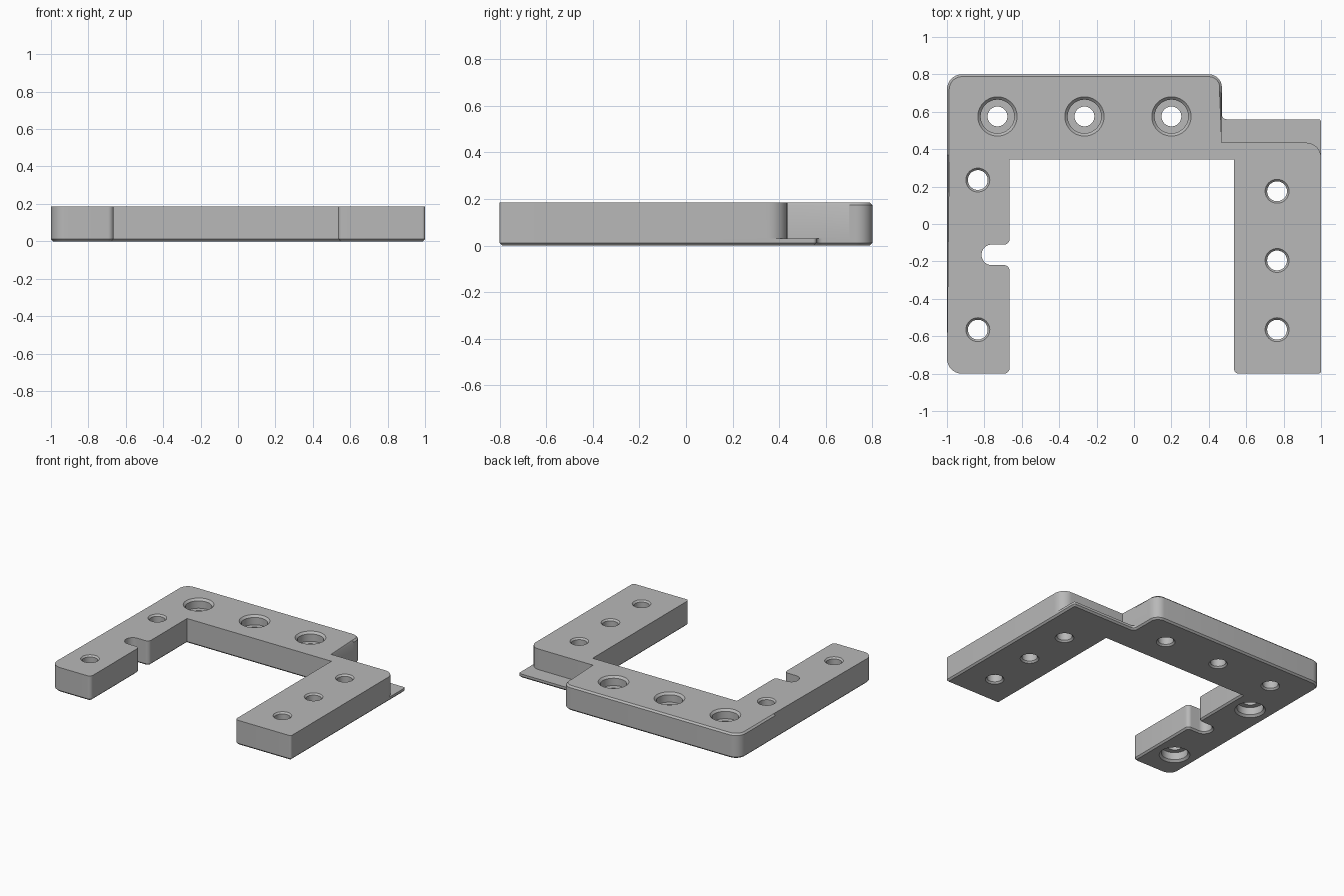
import bpy, bmesh, math
from mathutils import Vector

if "Cube" in bpy.data.objects:
    bpy.data.objects.remove(bpy.data.objects["Cube"], do_unlink=True)

HEIGHT, LIP, CHAMFER = 0.185, 0.03, 0.012

metal = bpy.data.materials.new("plain grey")
metal.use_nodes = True
GREY = (0.48, 0.48, 0.48, 1)
metal.diffuse_color = GREY
metal.node_tree.nodes["Principled BSDF"].inputs["Base Color"].default_value = GREY


def rounded(corners, steps=8):
    """Outline with each (x, y, radius) corner filleted."""
    points = []
    for i, (x, y, r) in enumerate(corners):
        p = Vector((x, y))
        if r == 0:
            points.append(p)
            continue
        a = (Vector(corners[i - 1][:2]) - p).normalized()
        b = (Vector(corners[(i + 1) % len(corners)][:2]) - p).normalized()
        # all filleted corners are square
        centre = p + (a + b) * r
        for k in range(steps + 1):
            t = math.pi / 2 * k / steps
            points.append(centre - b * r * math.cos(t) - a * r * math.sin(t))
    return points


def prism(bm, outline, low, high):
    bottom = bm.faces.new([bm.verts.new((p.x, p.y, low)) for p in outline])
    top = bmesh.ops.extrude_face_region(bm, geom=[bottom])["geom"]
    verts = [g for g in top if isinstance(g, bmesh.types.BMVert)]
    bmesh.ops.translate(bm, verts=verts, vec=(0, 0, high - low))
    bmesh.ops.recalc_face_normals(bm, faces=bm.faces)


def lathe(bm, x, y, profile, sides=40):
    """Closed turned solid from (radius, height) pairs."""
    rings = []
    for r, z in profile:
        rings.append([bm.verts.new((x + r * math.cos(math.tau * k / sides),
                                    y + r * math.sin(math.tau * k / sides), z))
                      for k in range(sides)])
    for lo, hi in zip(rings, rings[1:]):
        for k in range(sides):
            n = (k + 1) % sides
            bm.faces.new((lo[k], lo[n], hi[n], hi[k]))
    bm.faces.new(rings[0][::-1])
    bm.faces.new(rings[-1])


def make_object(name, bm):
    mesh = bpy.data.meshes.new(name)
    bm.to_mesh(mesh)
    bm.free()
    mesh.materials.append(metal)
    obj = bpy.data.objects.new(name, mesh)
    bpy.context.collection.objects.link(obj)
    return obj


def cut(obj, cutter):
    """Subtract the cutter, then discard it."""
    cutter.hide_render = True
    mod = obj.modifiers.new("cut", "BOOLEAN")
    mod.operation, mod.solver, mod.object = "DIFFERENCE", "EXACT", cutter
    bpy.context.view_layer.objects.active = obj
    bpy.ops.object.modifier_apply(modifier=mod.name)
    bpy.data.objects.remove(cutter, do_unlink=True)


def chamfer(bm, edges):
    bmesh.ops.bevel(bm, geom=edges, offset=CHAMFER, offset_type="OFFSET",
                    segments=1, profile=0.5, affect="EDGES", clamp_overlap=False)


# Bracket body: two arms, back bar and full-height lip, chamfered underneath
outline = rounded([
    (-1, -0.8, 0.08), (-0.665, -0.8, 0.03),
    (-0.665, -0.22, 0.03), (-0.815, -0.22, 0.054),
    (-0.815, -0.11, 0.054), (-0.665, -0.11, 0.03),
    (-0.665, 0.345, 0), (0.535, 0.345, 0),
    (0.535, -0.8, 0.025), (1, -0.8, 0.015),
    (1, 0.56, 0.015), (0.47, 0.56, 0.025),
    (0.47, 0.8, 0.07), (-1, 0.8, 0.08), (-1, 0.37, 0)])
bm = bmesh.new()
prism(bm, outline, 0, HEIGHT)
chamfer(bm, [e for e in bm.edges if all(v.co.z < 0.001 for v in e.verts)])
bracket = make_object("mounting_bracket", bm)

# Lower the lip behind the left arm
bm = bmesh.new()
prism(bm, rounded([(0.469, 0.435, 0), (1.0, 0.435, 0.08), (1.0, 0.34, 0),
                   (1.1, 0.34, 0), (1.1, 0.7, 0), (0.469, 0.7, 0)]),
      LIP, HEIGHT + 0.1)
cut(bracket, make_object("lip_cutter", bm))

# Chamfer the upper outer edge of the back bar
bm = bmesh.new()
bm.from_mesh(bracket.data)


def is_bar_rim(e):
    a, b = (v.co for v in e.verts)
    mid = (a + b) / 2
    rim = min(a.z, b.z) > HEIGHT - 0.001 and any(f.normal.z < 0.5 for f in e.link_faces)
    return rim and mid.x < 0.475 and mid.y > 0.36


chamfer(bm, [e for e in bm.edges if is_bar_rim(e)])
bm.to_mesh(bracket.data)
bm.free()

# Screw holes: plain ones have both rims broken, the others are counterbored
OVER, HOLE, RIM = 0.02, 0.053, 0.064
BORE, BORE_RIM, DEPTH = 0.09, 0.105, 0.07
plain_end = [(RIM + OVER, -OVER), (RIM, 0), (HOLE, CHAMFER)]
bored_end = [(BORE_RIM + OVER, -OVER), (BORE_RIM, 0), (BORE, 0.015),
             (BORE, DEPTH), (HOLE, DEPTH)]


def flipped(end):
    return [(r, HEIGHT - z) for r, z in reversed(end)]


bm = bmesh.new()
for x in (-0.73, -0.265, 0.2):
    lathe(bm, x, 0.575, plain_end + flipped(bored_end))
for y in (0.235, -0.565):
    lathe(bm, -0.835, y, bored_end + flipped(plain_end))
for y in (0.175, -0.195, -0.565):
    lathe(bm, 0.765, y, plain_end + flipped(plain_end))
bmesh.ops.recalc_face_normals(bm, faces=bm.faces)
cut(bracket, make_object("hole_cutter", bm))

# Smooth the rounded corners and bores, keep chamfers crisp
bpy.ops.object.select_all(action="DESELECT")
bracket.select_set(True)
bpy.context.view_layer.objects.active = bracket
bpy.ops.object.shade_smooth_by_angle(angle=math.radians(30))
